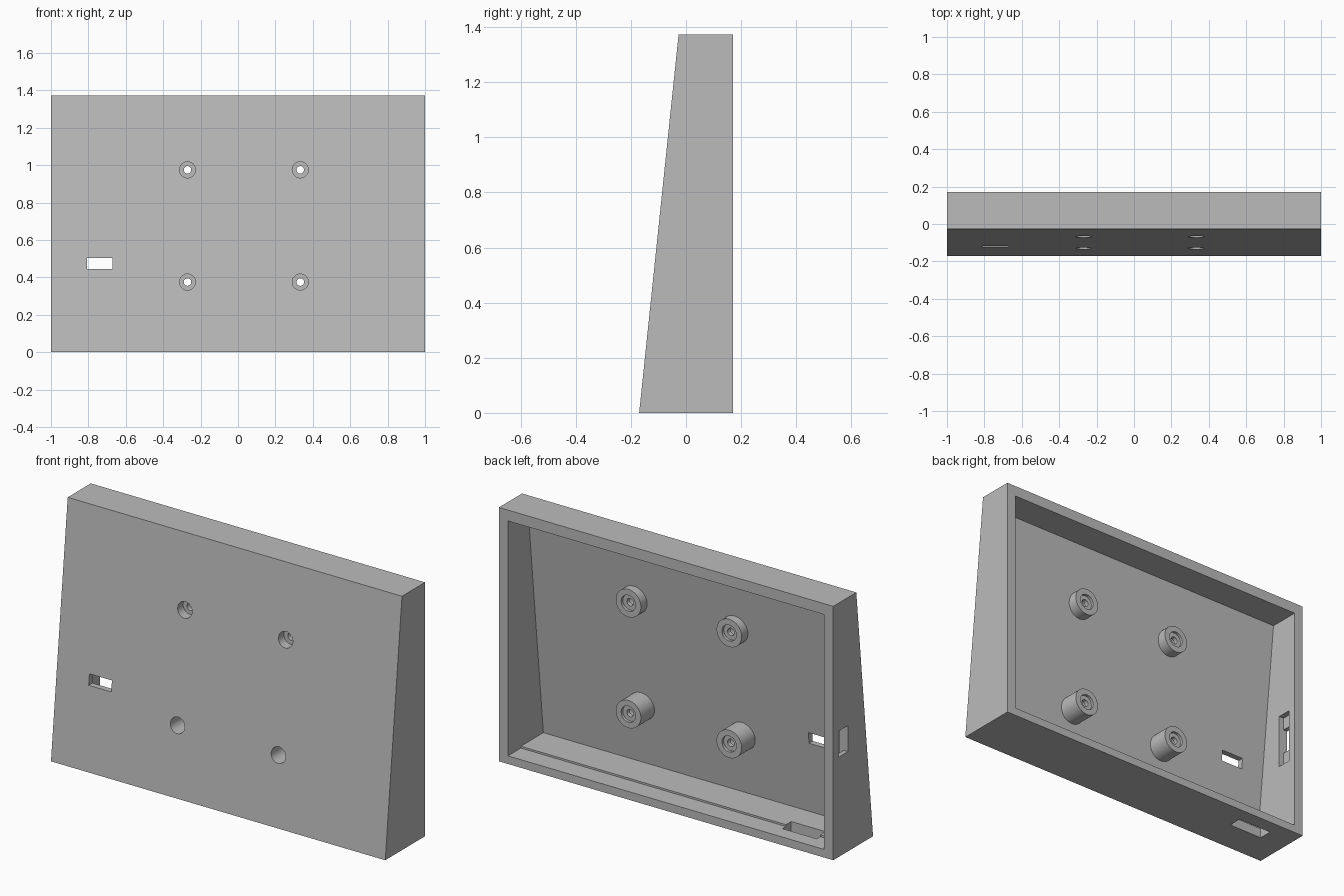
import bpy
import bmesh
from math import pi, radians
from mathutils import Matrix, Vector

cube = bpy.data.objects.get("Cube")
if cube:
    bpy.data.objects.remove(cube, do_unlink=True)

H = 1.373                     # case height
BACK = 0.17                   # rear plane
SLOPE = (0.17 - 0.027) / H    # lean of the front panel
PANEL = 0.032                 # front panel thickness


def front_y(z):
    return -0.17 + SLOPE * z


def new_object(name, bm):
    bmesh.ops.recalc_face_normals(bm, faces=bm.faces)
    mesh = bpy.data.meshes.new(name)
    bm.to_mesh(mesh)
    bm.free()
    obj = bpy.data.objects.new(name, mesh)
    bpy.context.collection.objects.link(obj)
    return obj


def prism(name, profile, x0, x1):
    """Extrude a (y, z) profile along x."""
    bm = bmesh.new()
    face = bm.faces.new([bm.verts.new((x0, y, z)) for y, z in profile])
    ext = bmesh.ops.extrude_face_region(bm, geom=[face])["geom"]
    moved = [v for v in ext if isinstance(v, bmesh.types.BMVert)]
    bmesh.ops.translate(bm, vec=Vector((x1 - x0, 0, 0)), verts=moved)
    return new_object(name, bm)


def box(name, x, y, z):
    return prism(name, [(y[0], z[0]), (y[1], z[0]), (y[1], z[1]), (y[0], z[1])], *x)


def rod(name, x, z, radius, y0, y1):
    """Cylinder along y."""
    bm = bmesh.new()
    place = Matrix.Translation((x, (y0 + y1) / 2, z)) @ Matrix.Rotation(pi / 2, 4, "X")
    bmesh.ops.create_cone(bm, cap_ends=True, segments=40, radius1=radius,
                          radius2=radius, depth=y1 - y0, matrix=place)
    return new_object(name, bm)


def combine(target, tool, operation):
    tool.hide_render = True
    mod = target.modifiers.new("combine", "BOOLEAN")
    mod.operation = operation
    mod.solver = "EXACT"
    mod.object = tool
    bpy.context.view_layer.objects.active = target
    bpy.ops.object.modifier_apply(modifier=mod.name)
    bpy.data.objects.remove(tool, do_unlink=True)


# Wedge-shaped outer shell
case = prism("wedge_case", [(front_y(0), 0), (BACK, 0), (BACK, H), (front_y(H), H)], -1, 1)

# Hollow open to the rear, with a shallow step in the floor
floor, step, top, lip = 0.044, 0.054, 1.314, 0.06
hollow = [(BACK + 0.1, floor), (BACK + 0.1, top), (front_y(top) + PANEL, top),
          (front_y(step) + PANEL, step), (lip, step), (lip, floor)]
combine(case, prism("hollow", hollow, -0.946, 0.946), "DIFFERENCE")

# Screw posts with a bore from each end and a thin web between
posts = [(x, z) for x in (-0.27, 0.333) for z in (0.375, 0.975)]
for x, z in posts:
    combine(case, rod("post", x, z, 0.075, front_y(z) + PANEL / 2, 0.017), "UNION")
for x, z in posts:
    combine(case, rod("front_bore", x, z, 0.043, -0.3, -0.022), "DIFFERENCE")
    combine(case, rod("rear_bore", x, z, 0.043, 0.002, 0.1), "DIFFERENCE")
    combine(case, rod("screw_hole", x, z, 0.02, -0.1, 0.1), "DIFFERENCE")

# Window in the front panel
combine(case, box("front_window", (-0.807, -0.672), (-0.3, 0), (0.445, 0.505)), "DIFFERENCE")

# Side port with a longer recess on the inside
combine(case, box("side_recess", (-0.975, -0.9), (0.045, 0.125), (0.45, 0.75)), "DIFFERENCE")
combine(case, box("side_port", (-1.1, -0.9), (0.045, 0.125), (0.54, 0.68)), "DIFFERENCE")

# Port through the floor
combine(case, box("floor_port", (-0.845, -0.64), (0.015, 0.09), (-0.1, 0.1)), "DIFFERENCE")

# Single grey finish
grey = bpy.data.materials.new("plain_grey")
grey.use_nodes = True
colour = (0.5, 0.5, 0.5, 1)
grey.diffuse_color = colour
grey.node_tree.nodes["Principled BSDF"].inputs["Base Color"].default_value = colour
case.data.materials.clear()
case.data.materials.append(grey)
for poly in case.data.polygons:
    poly.material_index = 0

bpy.ops.object.select_all(action="DESELECT")
case.select_set(True)
bpy.context.view_layer.objects.active = case
bpy.ops.object.shade_smooth_by_angle(angle=radians(30))
